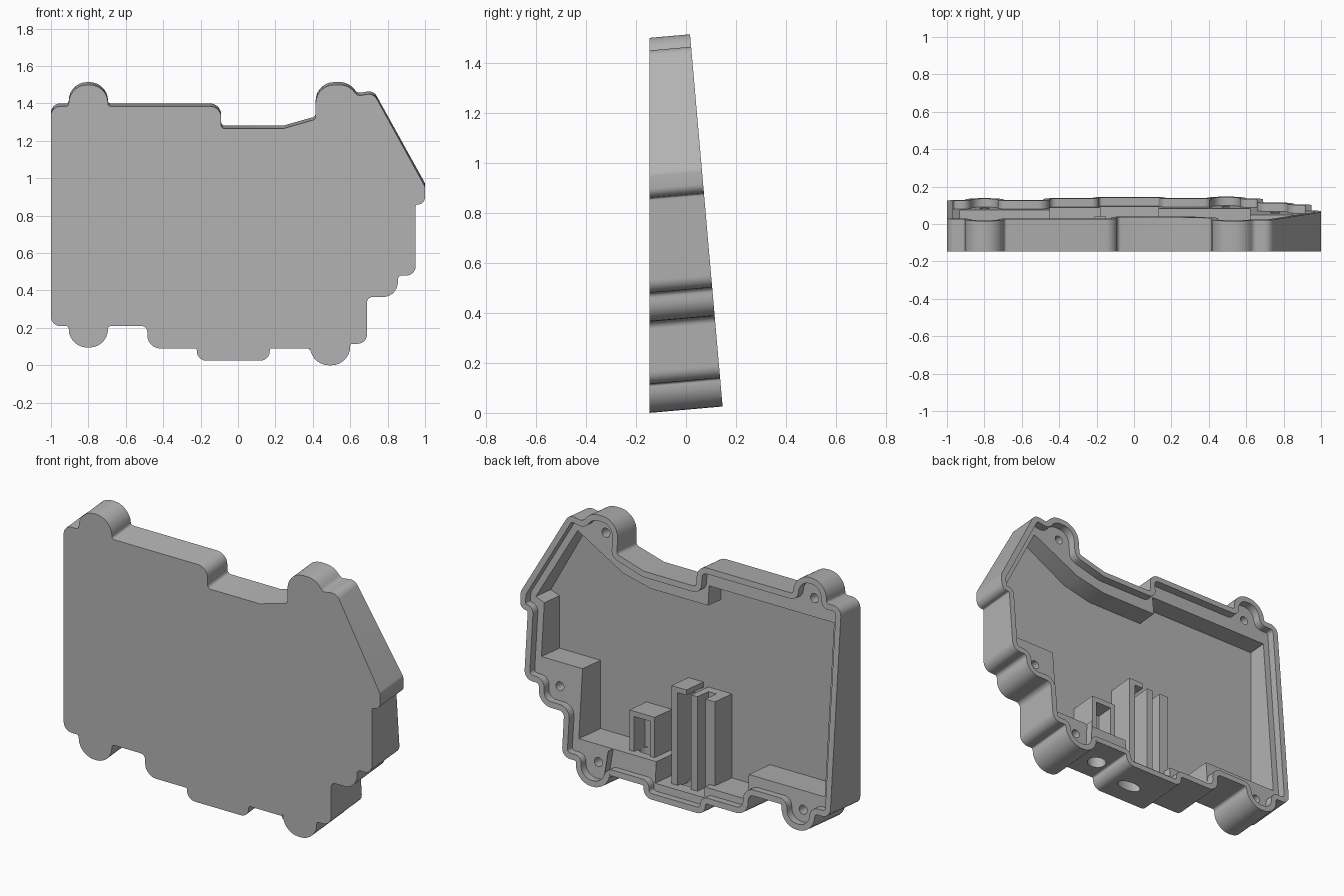
import bpy, bmesh, math
from mathutils import Vector

if "Cube" in bpy.data.objects:
    bpy.data.objects.remove(bpy.data.objects["Cube"])

FRONT = -0.146
TILT = math.tan(math.radians(5))

grey = bpy.data.materials.new("plain_grey")
grey.use_nodes = True
grey.diffuse_color = (0.45, 0.45, 0.45, 1)
grey.node_tree.nodes["Principled BSDF"].inputs["Base Color"].default_value = grey.diffuse_color


def flat(y):
    """Plane parallel to the front face."""
    return lambda z: y


def sloped(depth):
    """Plane parallel to the leaning back rim, sunk by depth."""
    return lambda z: (0.1475 - depth - TILT * z) / (1 + TILT ** 2)


def prism(name, points, near, far):
    """Extrude an x-z outline square to the leaning back rim."""
    bm = bmesh.new()
    rings = []
    for plane in (near, far):
        ring = []
        for x, z in points:
            y = plane(z)
            ring.append(bm.verts.new((x, y, z + (y - FRONT) * TILT)))
        rings.append(ring)
        bm.faces.new(ring)
    n = len(points)
    for i in range(n):
        j = (i + 1) % n
        bm.faces.new((rings[0][i], rings[0][j], rings[1][j], rings[1][i]))
    bmesh.ops.recalc_face_normals(bm, faces=bm.faces)
    mesh = bpy.data.meshes.new(name)
    bm.to_mesh(mesh)
    bm.free()
    mesh.materials.append(grey)
    obj = bpy.data.objects.new(name, mesh)
    bpy.context.collection.objects.link(obj)
    return obj


def fillet(corners, steps=7):
    """Round every (x, z, radius) corner of a closed outline."""
    out = []
    for i, (x, z, r) in enumerate(corners):
        p = Vector((x, z))
        a = (Vector(corners[i - 1][:2]) - p).normalized()
        b = (Vector(corners[(i + 1) % len(corners)][:2]) - p).normalized()
        half = a.angle(b) / 2
        if r == 0:
            out.append(p)
            continue
        centre = p + (a + b).normalized() * r / math.sin(half)
        start = p + a * r / math.tan(half) - centre
        end = p + b * r / math.tan(half) - centre
        sweep = start.angle_signed(end)
        for k in range(steps + 1):
            t = -sweep * k / steps
            c, s = math.cos(t), math.sin(t)
            out.append(centre + Vector((start.x * c - start.y * s, start.x * s + start.y * c)))
    return out


def inset(points, width):
    """Shift a counter-clockwise outline inwards."""
    out = []
    for i, p in enumerate(points):
        a = (p - points[i - 1]).normalized()
        b = (points[(i + 1) % len(points)] - p).normalized()
        na, nb = Vector((-a.y, a.x)), Vector((-b.y, b.x))
        out.append(p + (na + nb) * width / (1 + na.dot(nb)))
    return out


def cylinder(name, location, rx, ry, depth, along_y=False):
    bpy.ops.mesh.primitive_cylinder_add(vertices=24, radius=1, depth=depth, location=location)
    obj = bpy.context.object
    obj.name = name
    obj.scale = (rx, ry, 1)
    if along_y:
        obj.rotation_euler.x = math.radians(-85)
    return obj


def cut(target, cutter):
    cutter.hide_render = True
    mod = target.modifiers.new("cut", "BOOLEAN")
    mod.operation = "DIFFERENCE"
    mod.solver = "EXACT"
    mod.object = cutter
    bpy.context.view_layer.objects.active = target
    bpy.ops.object.modifier_apply(modifier=mod.name)
    bpy.data.objects.remove(cutter)


def bump(x0, x1, base, tip):
    """Rounded screw lobe standing off a straight edge."""
    r = abs(x1 - x0) * 0.47
    return [(x0, base, 0.015), (x0, tip, r), (x1, tip, r), (x1, base, 0.015)]


# Outer outline, counter-clockwise from the lower left corner
bottom_edge = [(-1, .21, .05), *bump(-.905, -.695, .21, .095),
               (-.485, .21, .03), (-.485, .09, .07),
               (-.22, .09, .01), (-.22, .025, .05), (.17, .025, .05), (.17, .09, .01),
               *bump(.385, .6, .09, 0)[:3], (.6, .115, .01)]
right_edge = [(.69, .115, .05), (.69, .365, .03), (.855, .365, .08), (.855, .48, .02),
              (.95, .48, .05), (.95, .86, .01), (1, .86, .038), (1, .955, .04)]
top_edge = [(.725, 1.455, .05), (.64, 1.44, .03), (.59, 1.5, .1), (.415, 1.5, .1),
            (.415, 1.315, .02), (.24, 1.265, 0), (-.09, 1.265, .02), (-.09, 1.385, .06),
            *bump(-.695, -.905, 1.385, 1.5), (-1, 1.385, .05)]
outline = fillet(bottom_edge + right_edge + top_edge)

# Shell with stepped rim and main cavity
shell = prism("shell", outline, flat(FRONT), sloped(0))
cut(shell, prism("rim_step_cutter", inset(outline, 0.033), sloped(0.045), flat(0.3)))
cavity = [(-.93, .3), (-.45, .3), (-.45, .16), (-.18, .16), (-.18, .1), (.13, .1),
          (.13, .22), (.62, .22), (.62, .61), (.88, .61), (.88, .91), (.935, .93),
          (.697, 1.36), (.4, 1.2), (.22, 1.16), (-.14, 1.16), (-.14, 1.27), (-.93, 1.27)]
cut(shell, prism("cavity_cutter", cavity, flat(-0.115), flat(0.3)))

# Screw holes in the lobes
for x, z in [(-.8, 1.37), (.52, 1.39), (.755, .48), (.49, .13), (-.8, .2)]:
    y = sloped(0.045)(z)
    cut(shell, cylinder("screw_cutter", (x, y, z + 0.015), .025, .025, .16, True))

# Openings through the bottom edge
cut(shell, cylinder("slot_cutter", (.02, -.02, .06), .075, .035, .3))
cut(shell, cylinder("port_cutter", (.25, -.02, .15), .055, .045, .3))


def block(name, x0, x1, z0, z1, y1):
    return prism(name, [(x0, z0), (x1, z0), (x1, z1), (x0, z1)], flat(-0.12), flat(y1))


# Upright guide ribs above the slot
block("guide_rib_left", .025, .065, .09, .66, .04)
block("guide_rib_left_cap", -.03, .03, .63, .66, .04)
block("guide_rib_middle", -.1, -.06, .09, .64, .04)
block("guide_rib_right", -.21, -.15, .09, .64, .04)
block("guide_rib_bridge", -.16, -.09, .09, .64, -.06)

# Small open holder above the round port
for side, x in (("left", .3), ("right", .17)):
    block("holder_wall_" + side, x, x + .03, .21, .45, .04)
block("holder_top", .17, .33, .42, .45, .04)
block("holder_back", .17, .33, .21, .45, -.06)

# Smooth the rounded walls and keep the edges crisp
bpy.ops.object.select_all(action="DESELECT")
shell.select_set(True)
bpy.context.view_layer.objects.active = shell
bpy.ops.object.shade_smooth_by_angle(angle=math.radians(25))
